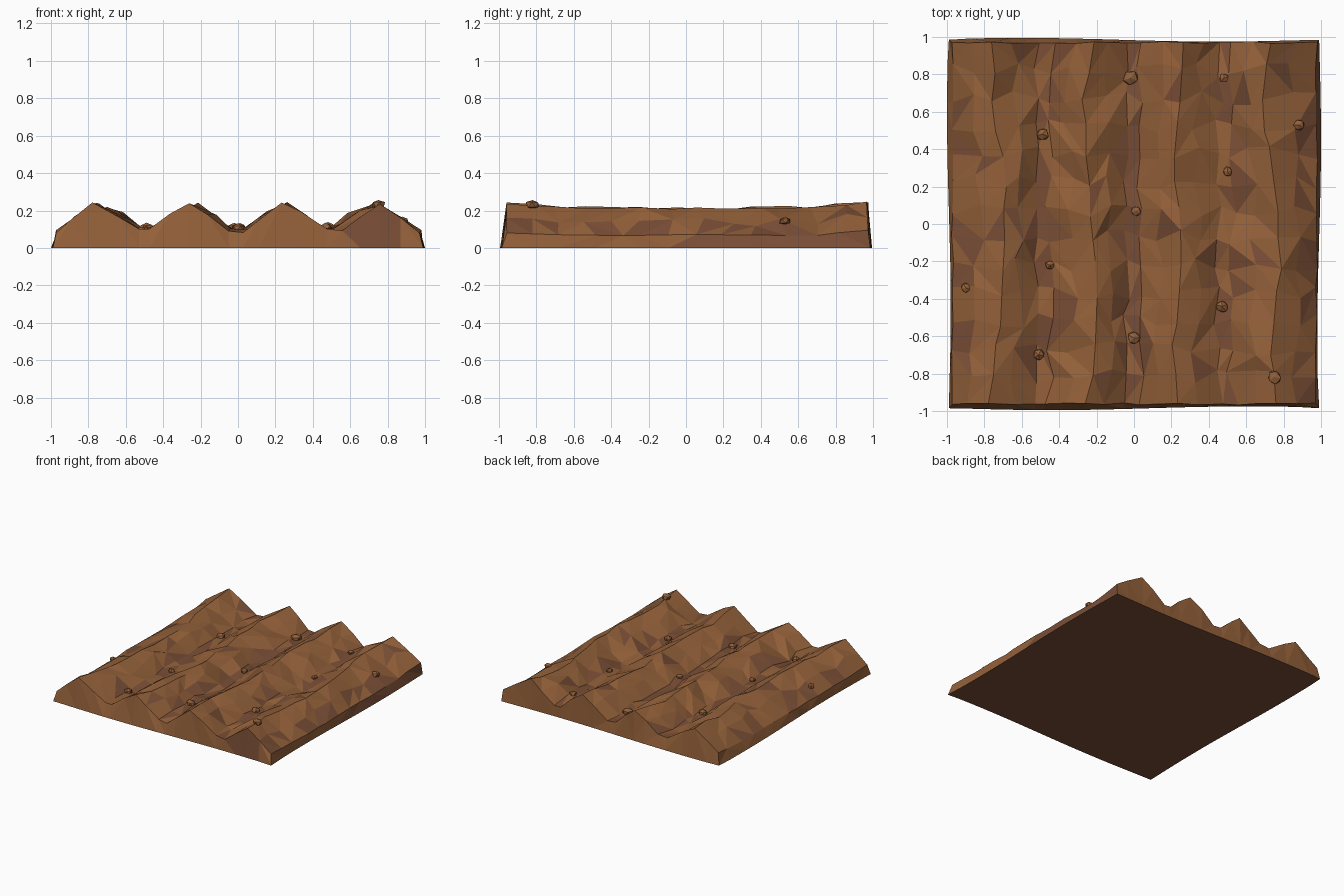
import bpy, bmesh, math, random
from mathutils import Vector
from mathutils.bvhtree import BVHTree

random.seed(7)
if "Cube" in bpy.data.objects:
    bpy.data.objects.remove(bpy.data.objects["Cube"], do_unlink=True)


def material(name, colour):
    mat = bpy.data.materials.new(name)
    mat.use_nodes = True
    mat.diffuse_color = colour
    mat.node_tree.nodes["Principled BSDF"].inputs["Base Color"].default_value = colour
    return mat


SOIL = material("soil brown", (0.296, 0.119, 0.042, 1))
DAMP = material("damp soil", (0.195, 0.077, 0.037, 1))


def jitter(amount):
    return random.uniform(-amount, amount)


def along(points, t):
    """Linear lookup in evenly spaced samples, t from 0 to 1."""
    f = t * (len(points) - 1)
    i = min(int(f), len(points) - 2)
    return points[i] + (points[i + 1] - points[i]) * (f - i)


# Crest lines of the four ridges, sampled from front to back
CRESTS = [
    (-0.77, -0.74, -0.70, -0.68, -0.70, -0.75, -0.76),
    (-0.25, -0.19, -0.20, -0.22, -0.25, -0.27, -0.22),
    (0.24, 0.21, 0.25, 0.25, 0.22, 0.25, 0.27),
    (0.75, 0.73, 0.78, 0.77, 0.74, 0.68, 0.72),
]
FURROWS = (-0.48, 0.0, 0.49)
CREST_HEIGHT = (0.24, 0.22, 0.212, 0.207, 0.212, 0.218, 0.24)
RIM_HEIGHT = (0.08, 0.07, 0.065, 0.072, 0.07, 0.065, 0.095)
ROWS = 14


def cross_section(t, end):
    """One row of (x, z) points from the left rim to the right rim."""
    wob = 0.4 if end else 1.0
    rim = along(RIM_HEIGHT, t)
    key = [(-0.97 + jitter(0.006), rim)]
    for i, crest in enumerate(CRESTS):
        key.append((along(crest, t) + jitter(0.012),
                    along(CREST_HEIGHT, t) + jitter(0.01)))
        if i < len(FURROWS):
            x = FURROWS[i] + jitter(0.02)
            z = 0.1 + jitter(0.012)
            key.append((x - random.uniform(0.02, 0.05), z))
            key.append((x + random.uniform(0.02, 0.05), z + jitter(0.01)))
    key.append((0.975 + jitter(0.006), rim))
    row = [key[0]]
    for a, b in zip(key, key[1:]):
        if abs(b[0] - a[0]) > 0.12:  # extra point on each slope
            f = 0.5 + jitter(0.12)
            row.append((a[0] + (b[0] - a[0]) * f,
                        a[1] + (b[1] - a[1]) * f + 0.008 + jitter(0.022) * wob))
        row.append(b)
    return row


# Ploughed ground: faceted top
bm = bmesh.new()
grid = []
for j in range(ROWS):
    t = j / (ROWS - 1)
    end = j in (0, ROWS - 1)
    y0 = -0.962 + 1.932 * t
    line = []
    for x, z in cross_section(t, end):
        y = y0 + jitter(0.006 if end else 0.04)
        line.append(bm.verts.new((x, y, z)))
    grid.append(line)
COLS = len(grid[0])


def tri_pair(a, b, c, d):
    if random.random() < 0.5:
        faces = ((a, b, c), (a, c, d))
    else:
        faces = ((a, b, d), (b, c, d))
    return [bm.faces.new(f) for f in faces]


for j in range(ROWS - 1):
    for i in range(COLS - 1):
        for face in tri_pair(grid[j][i], grid[j][i + 1],
                             grid[j + 1][i + 1], grid[j + 1][i]):
            c = face.calc_center_median()
            low = c.z < 0.125 and random.random() < 0.55
            face.material_index = 1 if low or random.random() < 0.04 else 0

# Sloping side walls around the rim
rim = (grid[0][:-1] + [row[-1] for row in grid[:-1]]
       + grid[-1][:0:-1] + [row[0] for row in grid[:0:-1]])
base = []
for v in rim:
    x, y = v.co.x, v.co.y
    flare = 0.99 + 0.01 * math.sin(3 * (x - y))
    if v in (grid[0][0], grid[0][-1], grid[-1][0], grid[-1][-1]):
        x, y = math.copysign(0.99, x), math.copysign(0.985, y)
    elif abs(x) > 0.95:
        x = math.copysign(flare, x)
    else:
        y = math.copysign(flare - 0.005, y)
    base.append(bm.verts.new((x, y, 0)))
n = len(rim)
for k in range(n):
    m = (k + 1) % n
    for face in tri_pair(base[k], base[m], rim[m], rim[k]):
        c = face.calc_center_median()
        front_patch = c.y < -0.95 and 0.62 < c.x < 0.84
        side_patch = c.x > 0.95 and c.y > 0
        face.material_index = 1 if front_patch or side_patch else 0

# Flat underside
under = bm.faces.new(base[::-1])
under.material_index = 1
bmesh.ops.recalc_face_normals(bm, faces=bm.faces)
surface = BVHTree.FromBMesh(bm)


def finish(name, bm):
    mesh = bpy.data.meshes.new(name)
    bm.to_mesh(mesh)
    bm.free()
    mesh.materials.append(SOIL)
    mesh.materials.append(DAMP)
    obj = bpy.data.objects.new(name, mesh)
    bpy.context.collection.objects.link(obj)
    return obj


finish("ploughed_ground", bm)

# Clods of earth resting on the surface: x, y, radius
CLODS = [
    (-0.49, 0.48, 0.038), (-0.02, 0.78, 0.045), (0.48, 0.78, 0.028),
    (0.88, 0.53, 0.034), (0.50, 0.28, 0.03), (0.01, 0.07, 0.03),
    (-0.45, -0.22, 0.029), (-0.90, -0.34, 0.03), (0.47, -0.44, 0.036),
    (0.0, -0.61, 0.04), (-0.51, -0.70, 0.035), (0.75, -0.82, 0.04),
]
for k, (x, y, r) in enumerate(CLODS):
    hit = surface.ray_cast(Vector((x, y, 1)), Vector((0, 0, -1)))[0]
    clod = bmesh.new()
    bmesh.ops.create_icosphere(clod, subdivisions=1, radius=r)
    turn = random.uniform(0, math.tau)
    for v in clod.verts:
        v.co *= random.uniform(0.82, 1.08)
        v.co.z *= 0.75
    obj = finish(f"clod_{k + 1}", clod)
    obj.location = (x, y, hit.z + 0.15 * r)
    obj.rotation_euler.z = turn
